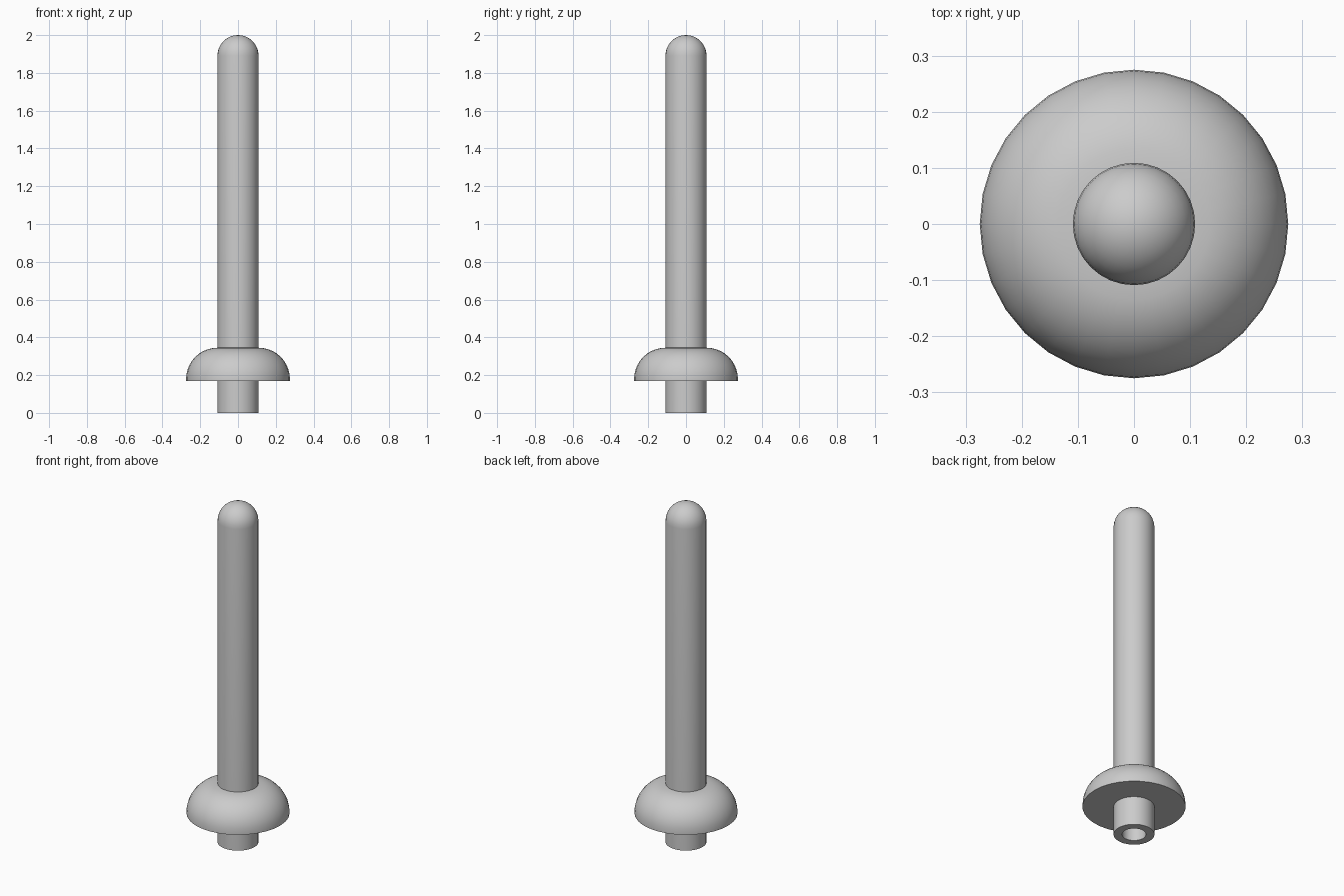
import bpy, bmesh
from math import sin, cos, pi

if "Cube" in bpy.data.objects:
    bpy.data.objects.remove(bpy.data.objects["Cube"])

SEGMENTS = 32
ROD_R, BORE_R, COLLAR_R = 0.109, 0.064, 0.275

grey = bpy.data.materials.new("plain grey")
grey.use_nodes = True
grey.diffuse_color = (0.6, 0.6, 0.6, 1)
grey.node_tree.nodes["Principled BSDF"].inputs["Base Color"].default_value = grey.diffuse_color


def arc(centre_r, centre_z, radius, steps):
    """Quarter round from the outer side up to the top."""
    angles = [i / steps * pi / 2 for i in range(steps + 1)]
    return [(centre_r + radius * cos(a), centre_z + radius * sin(a)) for a in angles]


def lathe(name, profile):
    """Spin a (radius, height) profile around z."""
    bm = bmesh.new()
    verts = [bm.verts.new((r, 0, z)) for r, z in profile]
    edges = [bm.edges.new(pair) for pair in zip(verts, verts[1:])]
    bmesh.ops.spin(bm, geom=verts + edges, cent=(0, 0, 0), axis=(0, 0, 1),
                   angle=2 * pi, steps=SEGMENTS, use_duplicate=False)
    bmesh.ops.remove_doubles(bm, verts=bm.verts, dist=0.0001)
    bmesh.ops.recalc_face_normals(bm, faces=bm.faces)
    mesh = bpy.data.meshes.new(name)
    bm.to_mesh(mesh)
    bm.free()
    mesh.materials.append(grey)
    obj = bpy.data.objects.new(name, mesh)
    bpy.context.collection.objects.link(obj)
    bpy.ops.object.select_all(action='DESELECT')
    obj.select_set(True)
    bpy.context.view_layer.objects.active = obj
    bpy.ops.object.shade_smooth_by_angle(angle=pi / 6)


# Hollow rod: domed inner bore, open foot, outer wall and round tip
bore = arc(0, 1.89, BORE_R, 6)[::-1]
lathe("hollow_rod", bore + [(BORE_R, 0), (ROD_R, 0)] + arc(0, 2 - ROD_R, ROD_R, 8))

# Rounded collar with a flat underside, fitted around the rod
collar_round = COLLAR_R - ROD_R
lathe("collar", [(ROD_R, 0.17), (COLLAR_R, 0.17)]
      + arc(ROD_R, 0.345 - collar_round, collar_round, 10))
